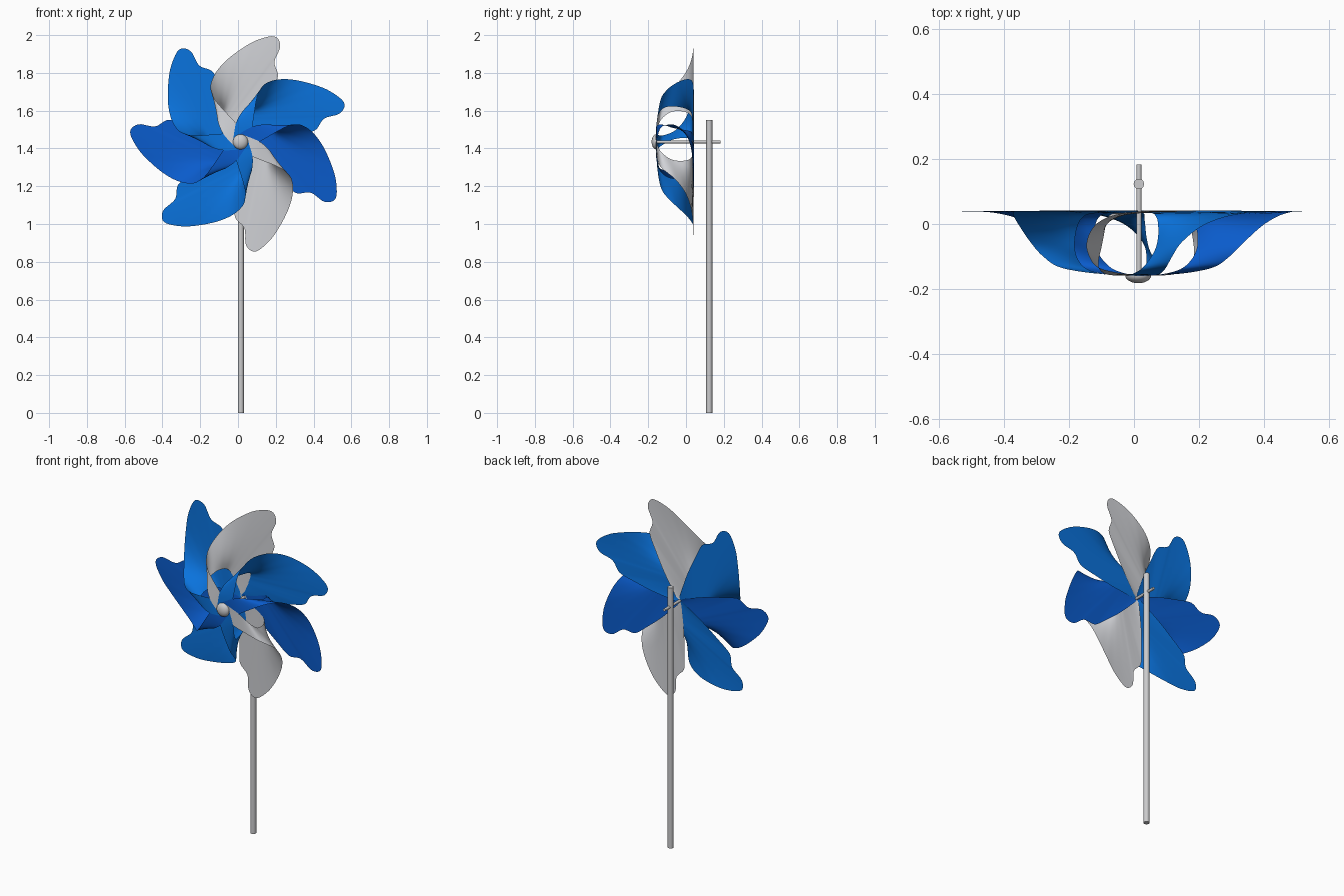
import bpy, bmesh, math
from mathutils import Vector

if "Cube" in bpy.data.objects:
    bpy.data.objects.remove(bpy.data.objects["Cube"])

CX, CZ = 0.013, 1.435          # hub centre


def material(name, rgb):
    m = bpy.data.materials.new(name)
    m.diffuse_color = (*rgb, 1)
    m.use_nodes = True
    m.node_tree.nodes["Principled BSDF"].inputs["Base Color"].default_value = m.diffuse_color
    return m


WHITE = material("white_plastic", (0.64, 0.65, 0.68))
LIGHT = material("light_blue", (0.003, 0.17, 0.72))
DARK = material("dark_blue", (0.003, 0.105, 0.60))
GREY = material("grey_metal", (0.60, 0.60, 0.61))

# Petal rails as (along fold, across toward tip, depth)
INNER = [(0, -.02, .034), (.04, 0, .034), (.07, .005, .034), (.09, .01, .034),
         (.105, .01, .034), (.12, .012, .034), (.135, .014, .033), (.15, .015, .031),
         (.165, .017, .025), (.178, .02, .012), (.188, .02, -.01), (.194, .018, -.04),
         (.195, .01, -.075), (.185, -.008, -.11), (.155, -.028, -.14),
         (.09, -.045, -.156), (0, -.04, -.159)]
OUTER = [(0, .03, .042), (.05, .17, .042), (.10, .28, .041), (.135, .352, .04),
         (.16, .38, .04), (.22, .405, .04), (.265, .48, .04), (.325, .488, .04),
         (.368, .40, .04), (.383, .30, .038), (.383, .20, .025), (.366, .12, -.005),
         (.332, .062, -.055), (.292, .04, -.10), (.235, .033, -.135),
         (.11, .042, -.154), (0, .05, -.154)]


def smooth_path(points, steps=5):
    """Catmull-Rom curve through the points."""
    p = [Vector(q) for q in points]
    p = [2 * p[0] - p[1]] + p + [2 * p[-1] - p[-2]]
    out = []
    for i in range(1, len(p) - 2):
        a, b, c, d = p[i - 1:i + 3]
        for k in range(steps):
            t = k / steps
            out.append(0.5 * (2 * b + (c - a) * t + (2 * a - 5 * b + 4 * c - d) * t * t
                              + (3 * b - a - 3 * c + d) * t ** 3))
    return out + [p[-2]]


def finish(bm, name, mat, angle=40):
    me = bpy.data.meshes.new(name)
    bm.to_mesh(me)
    bm.free()
    me.materials.append(mat)
    ob = bpy.data.objects.new(name, me)
    bpy.context.collection.objects.link(ob)
    bpy.ops.object.select_all(action='DESELECT')
    ob.select_set(True)
    bpy.context.view_layer.objects.active = ob
    bpy.ops.object.shade_smooth_by_angle(angle=math.radians(angle))
    return ob


def petal(name, phi, mat, cols=10):
    c, s = math.cos(phi), math.sin(phi)
    bm = bmesh.new()
    rows = []
    for a, b in zip(smooth_path(INNER), smooth_path(OUTER)):
        row = []
        for j in range(cols + 1):
            u, v, y = a.lerp(b, j / cols)
            row.append(bm.verts.new((CX + u * c + v * s, y, CZ + u * s - v * c)))
        rows.append(row)
    for r, q in zip(rows, rows[1:]):
        for j in range(cols):
            bm.faces.new((r[j], r[j + 1], q[j + 1], q[j]))
    finish(bm, name, mat, 60)


def rod(name, start, end, radius, mat, sides=24):
    a, b = Vector(start), Vector(end)
    bm = bmesh.new()
    bmesh.ops.create_cone(bm, cap_ends=True, segments=sides, radius1=radius,
                          radius2=radius, depth=(b - a).length)
    rot = (b - a).to_track_quat('Z', 'Y')
    for v in bm.verts:
        v.co = rot @ v.co + (a + b) / 2
    finish(bm, name, mat)


# Seven curled petals, clockwise from the top one
for k, mat in enumerate([WHITE, LIGHT, DARK, WHITE, LIGHT, DARK, LIGHT]):
    petal(f"petal_{k + 1}", math.radians(128.5 - k * 360 / 7), mat)

# Pole and axle
rod("pole", (CX + .002, .123, 0), (CX + .002, .123, 1.55), .016, GREY)
rod("axle", (CX + .002, -.16, CZ), (CX + .002, .183, CZ), .008, GREY, 16)

# Domed hub cap
bm = bmesh.new()
bmesh.ops.create_uvsphere(bm, u_segments=24, v_segments=16, radius=1)
bmesh.ops.bisect_plane(bm, geom=bm.verts[:] + bm.edges[:] + bm.faces[:],
                       plane_co=(0, 0, 0), plane_no=(0, 1, 0), clear_outer=True)
bmesh.ops.holes_fill(bm, edges=[e for e in bm.edges if e.is_boundary])
for v in bm.verts:
    v.co = (CX + v.co.x * .04, -.158 + v.co.y * .024, CZ + v.co.z * .04)
finish(bm, "hub_cap", GREY)
